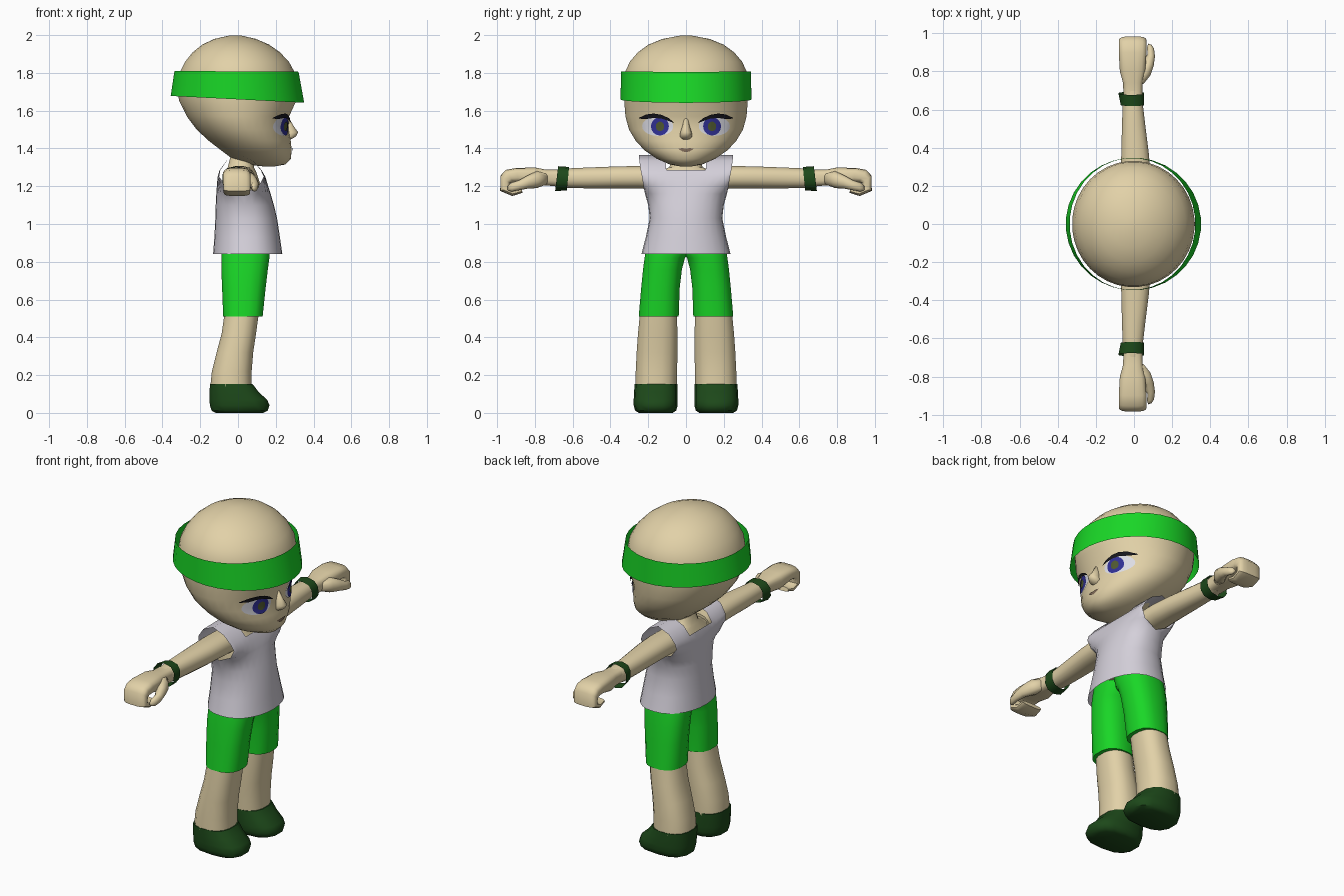
import bpy, bmesh, math
from mathutils import Vector
from mathutils.bvhtree import BVHTree


def material(name, rgb):
    m = bpy.data.materials.new(name)
    m.diffuse_color = (*rgb, 1)
    return m


SKIN = material("skin", (0.76, 0.64, 0.39))
GREEN = material("green", (0.01, 0.68, 0.02))
DARK = material("dark_green", (0.012, 0.065, 0.01))
CLOTH = material("cloth", (0.66, 0.63, 0.70))
WHITE = material("eye_white", (0.72, 0.72, 0.78))
BLUE = material("iris_blue", (0.03, 0.03, 0.3))
OLIVE = material("pupil_olive", (0.08, 0.10, 0.03))
BLACK = material("lash_black", (0.008, 0.008, 0.012))
LIP = material("lip_brown", (0.22, 0.15, 0.10))


def finish(name, bm, mat, mirror=False, angle=45):
    bmesh.ops.remove_doubles(bm, verts=bm.verts, dist=1e-4)
    bmesh.ops.recalc_face_normals(bm, faces=bm.faces)
    me = bpy.data.meshes.new(name)
    bm.to_mesh(me)
    bm.free()
    for p in me.polygons:
        p.use_smooth = True
    me.set_sharp_from_angle(angle=math.radians(angle))
    me.materials.append(mat)
    ob = bpy.data.objects.new(name, me)
    bpy.context.collection.objects.link(ob)
    if mirror:
        md = ob.modifiers.new("mirror", 'MIRROR')
        md.use_axis = (False, True, False)
        md.use_mirror_merge = False
    return ob


def tube(name, rings, mat, n=16, p=2.0, cap=True, **kw):
    """Skin superellipse rings, each given as (centre, half axis u, half axis v)."""
    bm = bmesh.new()
    loops = []
    for c, u, v in rings:
        c, u, v = Vector(c), Vector(u), Vector(v)
        loop = []
        for i in range(n):
            a = 2 * math.pi * (i + 0.5) / n
            ca, sa = math.cos(a), math.sin(a)
            loop.append(bm.verts.new(c + u * math.copysign(abs(ca) ** (2 / p), ca)
                                     + v * math.copysign(abs(sa) ** (2 / p), sa)))
        loops.append(loop)
    for a, b in zip(loops, loops[1:]):
        for i in range(n):
            j = (i + 1) % n
            bm.faces.new((a[i], a[j], b[j], b[i]))
    if cap:
        bm.faces.new(loops[0])
        bm.faces.new(loops[-1])
    return finish(name, bm, mat, **kw)


def level(z, x0, x1, y0, y1):
    """Horizontal ring from its extents."""
    return ((x0 + x1) / 2, (y0 + y1) / 2, z), ((x1 - x0) / 2, 0, 0), (0, (y1 - y0) / 2, 0)


def slice_y(y, x0, x1, z0, z1, tilt=0.0):
    """Ring across an arm from its extents."""
    return ((x0 + x1) / 2, y, (z0 + z1) / 2), ((x1 - x0) / 2, 0, 0), (0, tilt, (z1 - z0) / 2)


# head
head_rows = [(1.304, .14, .19, .025), (1.315, .05, .25, .085), (1.345, -.03, .28, .155),
             (1.39, -.09, .285, .22), (1.44, -.155, .28, .267), (1.50, -.22, .268, .303),
             (1.57, -.272, .272, .322), (1.65, -.312, .308, .328), (1.72, -.325, .318, .331),
             (1.80, -.31, .303, .326), (1.86, -.28, .27, .298), (1.91, -.24, .222, .255),
             (1.95, -.19, .165, .20), (1.98, -.125, .095, .125), (1.997, -.05, .02, .035)]
head = tube("head", [level(z, a, b, -w, w) for z, a, b, w in head_rows], SKIN, n=36, angle=80)
tree = BVHTree.FromPolygons([v.co for v in head.data.vertices],
                            [list(q.vertices) for q in head.data.polygons])


# face details: patches laid on the head surface
def patch(name, cols, lift, mat, mirror=True):
    bm = bmesh.new()
    grid = []
    for y, lo, hi in cols:
        col = []
        for k in range(5):
            z = lo + (hi - lo) * k / 4
            hit = tree.ray_cast(Vector((1, y, z)), Vector((-1, 0, 0)))[0]
            col.append(bm.verts.new((hit.x + lift, y, z)))
        grid.append(col)
    for a, b in zip(grid, grid[1:]):
        for k in range(4):
            bm.faces.new((a[k], b[k], b[k + 1], a[k + 1]))
    return finish(name, bm, mat, mirror, 80)


def disc(y, z, ry, rz, n=14):
    out = []
    for i in range(n + 1):
        a = math.pi * i / n
        h = rz * math.sin(a) + 1e-3
        out.append((y - ry * math.cos(a), z - h, z + h))
    return out


patch("eye_white", disc(.15, 1.518, .082, .05), .004, WHITE)
patch("iris", disc(.138, 1.517, .047, .047), .008, BLUE)
patch("pupil", disc(.138, 1.517, .022, .024), .012, OLIVE)
patch("eyelash", [(.065, 1.535, 1.538), (.09, 1.545, 1.56), (.13, 1.558, 1.578),
                  (.17, 1.562, 1.585), (.21, 1.556, 1.58), (.25, 1.558, 1.562)], .014, BLACK)
patch("mouth", [(-.04, 1.397, 1.399), (-.02, 1.385, 1.402), (0, 1.38, 1.399),
                (.02, 1.385, 1.402), (.04, 1.397, 1.399)], .005, LIP, False)

# nose
tube("nose", [level(1.445, .25, .275, -.02, .02), level(1.462, .24, .307, -.033, .033),
              level(1.485, .24, .321, -.03, .03), level(1.515, .24, .298, -.02, .02),
              level(1.56, .24, .272, -.012, .012)], SKIN, n=10, angle=80)

# headband, a thin flared sheet tilted down at the front
tube("headband", [((-.008, 0, 1.808), (.33, 0, -.002), (0, .346, 0)),
                  ((-.003, 0, 1.66), (.355, 0, -.018), (0, .348, 0))],
     GREEN, n=32, cap=False)

# torso and neck under the shirt
tube("torso", [level(z, a, b, -w, w) for z, a, b, w in
               [(.9, -.08, .16, .18), (1.05, -.09, .15, .165), (1.18, -.09, .13, .18),
                (1.27, -.075, .10, .17), (1.30, -.055, .085, .09), (1.36, -.04, .09, .07)]],
     SKIN, p=2.4)

# sleeveless shirt: front and back panels joined at sides and shoulders
rows = [(.84, -.132, .235, .236, 0), (.93, -.125, .222, .213, 0), (1.03, -.12, .207, .192, 0),
        (1.10, -.118, .19, .20, 0), (1.16, -.115, .173, .217, 0), (1.20, -.112, .16, .225, .085),
        (1.25, -.108, .145, .233, .118), (1.285, -.098, .125, .24, .107),
        (1.335, -.06, .08, .247, .068), (1.365, .01, .01, .25, 0)]
bm = bmesh.new()
N = 14
for side in (-1, 1):
    grid = []
    for z, xb, xf, w, e in rows:
        xc, h = (xb + xf) / 2, (xf - xb) / 2
        line = []
        for k in range(N + 1):
            a = (2 * k / N - 1) * math.pi / 2
            bulge = max(0.0, math.cos(a)) ** 0.85
            line.append(bm.verts.new((xc + side * (e + (h - e) * bulge), w * math.sin(a), z)))
        grid.append(line)
    for r in range(len(rows) - 1):
        for k in range(N):
            if r >= 7 and 5 <= k <= N - 6:      # neckline opening
                continue
            bm.faces.new((grid[r][k], grid[r][k + 1], grid[r + 1][k + 1], grid[r + 1][k]))
finish("shirt", bm, CLOTH, angle=60)

# shorts, legs and shoes
tube("shorts_leg", [level(.51, -.08, .132, .037, .252), level(.66, -.086, .148, .032, .239),
                    level(.76, -.09, .16, .02, .229), level(.82, -.09, .168, .004, .221),
                    level(.85, -.09, .17, -.02, .217), level(.93, -.085, .17, -.04, .20)],
     GREEN, p=2.5, mirror=True)
tube("leg", [level(.14, -.148, .074, .047, .27), level(.22, -.14, .074, .045, .268),
             level(.32, -.115, .082, .044, .263), level(.42, -.088, .097, .044, .256),
             level(.53, -.072, .112, .046, .245)], SKIN, p=2.4, mirror=True)
tube("shoe", [level(0, -.12, .135, .07, .25), level(.012, -.143, .16, .052, .27),
              level(.04, -.152, .17, .044, .277), level(.07, -.154, .157, .044, .277),
              level(.11, -.153, .112, .044, .275), level(.152, -.151, .08, .045, .272)],
     DARK, n=14, p=2.6, mirror=True)

# arms and wristbands
tube("arm", [slice_y(.12, -.07, .09, 1.18, 1.305), slice_y(.25, -.07, .088, 1.187, 1.308),
             slice_y(.36, -.068, .08, 1.188, 1.306), slice_y(.52, -.064, .06, 1.188, 1.3),
             slice_y(.63, -.06, .047, 1.19, 1.295), slice_y(.70, -.056, .044, 1.2, 1.288)],
     SKIN, p=2.3, mirror=True)
tube("wristband", [slice_y(.625, -.072, .055, 1.178, 1.302, -.006),
                   slice_y(.685, -.084, .056, 1.174, 1.306, -.008)],
     DARK, n=10, p=2.4, cap=False, mirror=True)

# hand: palm and fingers as one strip curling down and back
curl = [((.68, 1.288), (.68, 1.2), -.056, .044), ((.74, 1.288), (.74, 1.203), -.058, .046),
        ((.80, 1.3), (.80, 1.2), -.075, .06), ((.90, 1.297), (.885, 1.22), -.08, .066),
        ((.955, 1.287), (.915, 1.22), -.08, .066), ((.984, 1.255), (.93, 1.215), -.08, .066),
        ((.984, 1.175), (.932, 1.195), -.078, .066), ((.92, 1.148), (.912, 1.185), -.076, .064),
        ((.865, 1.165), (.872, 1.19), -.07, .06)]
tube("hand", [((( a + b) / 2, (o[0] + i[0]) / 2, (o[1] + i[1]) / 2), ((b - a) / 2, 0, 0),
               (0, (o[0] - i[0]) / 2, (o[1] - i[1]) / 2)) for o, i, a, b in curl],
     SKIN, p=3.2, mirror=True)

# thumb
tube("thumb", [((x, y, z), (r, -r * .3, 0), (0, 0, r * 1.25)) for x, y, z, r in
               [(.025, .74, 1.24, .025), (.052, .79, 1.235, .036), (.077, .84, 1.222, .028),
                (.09, .885, 1.205, .021), (.087, .925, 1.195, .019), (.083, .943, 1.19, .009)]],
     SKIN, n=10, mirror=True, angle=70)
